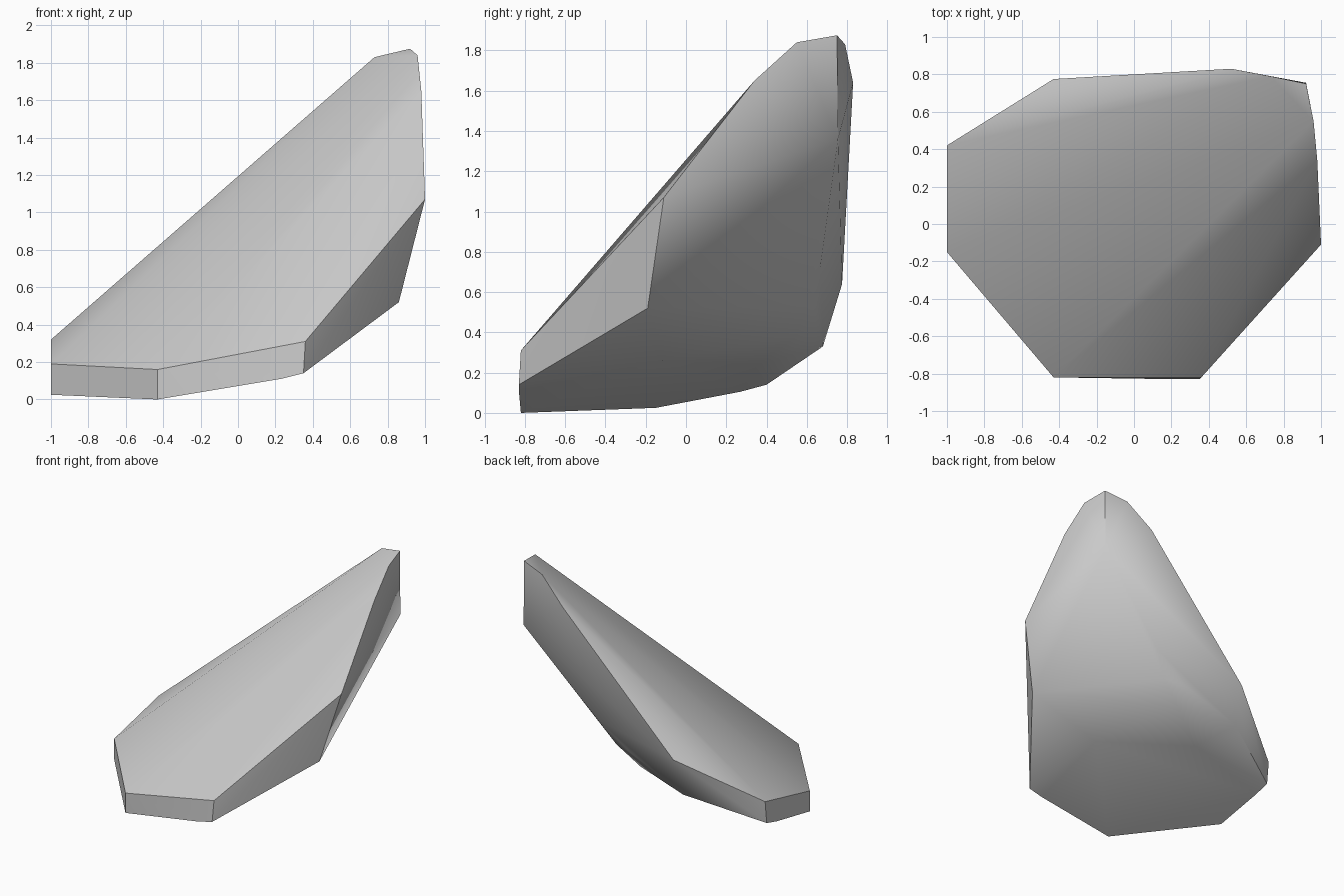
import bpy
import bmesh
import math

# Remove the default cube only
default_cube = bpy.data.objects.get("Cube")
if default_cube:
    bpy.data.objects.remove(default_cube, do_unlink=True)


def make_material(name, color):
    material = bpy.data.materials.new(name)
    material.use_nodes = True
    material.diffuse_color = color
    material.node_tree.nodes["Principled BSDF"].inputs["Base Color"].default_value = color
    return material


def hull_object(name, corners, material, smooth_angle):
    """Wrap a faceted convex solid around the given corner points."""
    bm = bmesh.new()
    for corner in corners:
        bm.verts.new(corner)
    bmesh.ops.convex_hull(bm, input=list(bm.verts))
    loose = [vert for vert in bm.verts if not vert.link_faces]
    bmesh.ops.delete(bm, geom=loose, context="VERTS")
    bmesh.ops.dissolve_limit(bm, angle_limit=math.radians(1), verts=list(bm.verts), edges=list(bm.edges))
    bmesh.ops.recalc_face_normals(bm, faces=list(bm.faces))
    mesh = bpy.data.meshes.new(name)
    bm.to_mesh(mesh)
    bm.free()
    mesh.materials.append(material)
    shard = bpy.data.objects.new(name, mesh)
    bpy.context.collection.objects.link(shard)
    bpy.ops.object.select_all(action="DESELECT")
    shard.select_set(True)
    bpy.context.view_layer.objects.active = shard
    bpy.ops.object.shade_smooth_by_angle(angle=math.radians(smooth_angle))
    return shard


# Rim of the broad sloping upper face, from the low front round to the back
upper_rim = [
    (-.43, -.82, .16), (.36, -.82, .31), (1, -.11, 1.07), (.98, .34, 1.65),
    (.96, .55, 1.84), (.92, .75, 1.875), (.73, .79, 1.83), (.52, .83, 1.64),
    (-.43, .775, .64), (-1, .42, .32), (-1, -.15, .19),
]

# Lower corners under the rim, in the same order
lower_rim = [
    (-.43, -.82, 0), (.23, -.83, .11), (.35, -.83, .14), (.86, -.19, .52),
    (.92, .755, 1.36), (.325, .667, .725), (.045, .647, .525), (-.45, .68, .33),
    (-1, .4, .14), (-1, .27, .105), (-1, -.15, .025),
]

# Corners where the flat underside bends up into the back
keel = [(.295, -.11, .26), (.2, .6, .53), (.02, .55, .38), (-.315, .355, .24)]

stone = make_material("grey stone", (.6, .6, .6, 1))
hull_object("rock_shard", upper_rim + lower_rim + keel, stone, 38)
